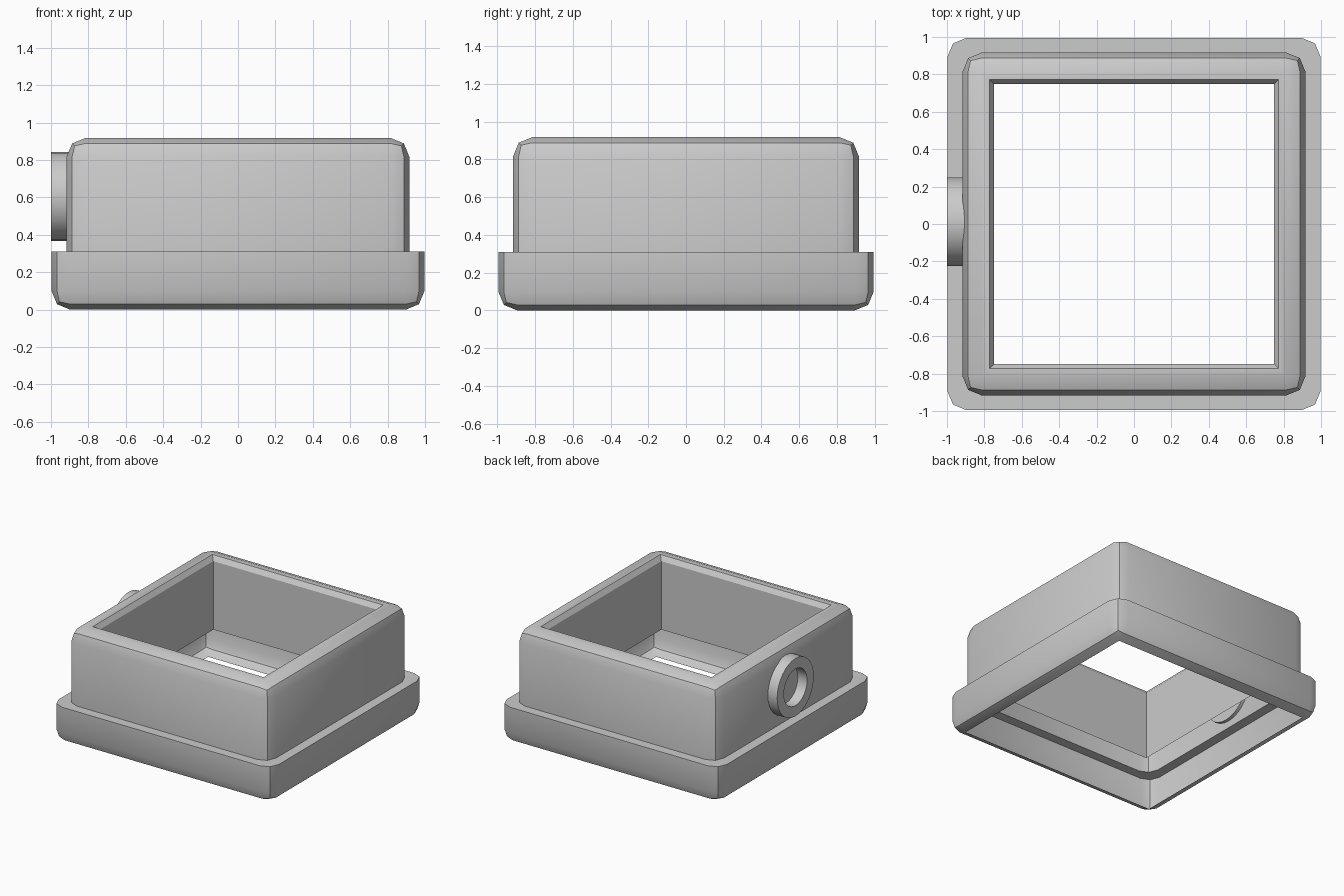
import bpy, bmesh, math
from mathutils import Matrix

if "Cube" in bpy.data.objects:
    bpy.data.objects.remove(bpy.data.objects["Cube"])


def open_box(bm, hx, hy, z0, z1, open_top):
    """Rounded box; returns the open-side rim edges (at the square end)
    and the flat face at the rounded end."""
    n = len(bm.verts)
    mat = Matrix.Translation((0, 0, (z0 + z1) / 2)) @ Matrix.Diagonal((hx * 2, hy * 2, z1 - z0, 1))
    verts = bmesh.ops.create_cube(bm, size=1, matrix=mat)["verts"]
    zo = z1 if open_top else z0
    zc = z0 if open_top else z1
    edges = {e for v in verts for e in v.link_edges}
    edges = [e for e in edges if not all(abs(v.co.z - zo) < 1e-4 for v in e.verts)]
    old = set(f for f in bm.faces if not any(v in verts for v in f.verts))
    bmesh.ops.bevel(bm, geom=edges, offset=0.1, offset_type='OFFSET',
                    segments=2, profile=0.5, affect='EDGES')
    new = [f for f in bm.faces if f not in old]

    def flat(z):
        return next(f for f in new if all(abs(v.co.z - z) < 1e-4 for v in f.verts))
    rim_face, end_face = flat(zo), flat(zc)
    rim = list(rim_face.edges)
    bmesh.ops.delete(bm, geom=[rim_face], context='FACES_ONLY')
    return rim, end_face


def finish(bm, name):
    me = bpy.data.meshes.new(name)
    bm.to_mesh(me)
    bm.free()
    ob = bpy.data.objects.new(name, me)
    bpy.context.collection.objects.link(ob)
    bpy.ops.object.select_all(action='DESELECT')
    ob.select_set(True)
    bpy.context.view_layer.objects.active = ob
    bpy.ops.object.shade_smooth_by_angle(angle=math.radians(30))
    return ob


# Housing: narrower upper body on a wider skirt, both hollow sheets
bm = bmesh.new()
rim_up, top = open_box(bm, 0.916, 0.916, 0.31, 0.918, False)

# Top opening: flat lip, chamfer, then inner walls dropping down
bmesh.ops.inset_region(bm, faces=[top], thickness=0.06)
bmesh.ops.inset_region(bm, faces=[top], thickness=0.037, depth=0)
for v in top.verts:
    v.co.z = 0.88
ext = bmesh.ops.extrude_discrete_faces(bm, faces=[top])["faces"][0]
for v in ext.verts:
    v.co.z = 0.32
bmesh.ops.delete(bm, geom=[ext], context='FACES')

# Skirt with an open, rounded lower edge
rim_low, bottom = open_box(bm, 0.997, 0.995, 0.0, 0.31, True)
bmesh.ops.delete(bm, geom=[bottom], context='FACES')

# Ledge joining the two
bmesh.ops.bridge_loops(bm, edges=rim_up + rim_low)
bmesh.ops.recalc_face_normals(bm, faces=bm.faces)
finish(bm, "housing")

# Side port: short tube on the left wall, pushed through the sheet
bm = bmesh.new()
profile = [(0.237, -1.0), (0.237, -0.89), (0.15, -0.89), (0.15, -1.0)]
pv = [bm.verts.new((x, 0.012, 0.605 + r)) for r, x in profile]
pe = [bm.edges.new((pv[i], pv[(i + 1) % 4])) for i in range(4)]
bmesh.ops.spin(bm, geom=pv + pe, cent=(0, 0.012, 0.605), axis=(1, 0, 0),
               angle=math.tau, steps=32, use_merge=True)
bmesh.ops.remove_doubles(bm, verts=bm.verts, dist=1e-4)
bmesh.ops.recalc_face_normals(bm, faces=bm.faces)
finish(bm, "side_port")
